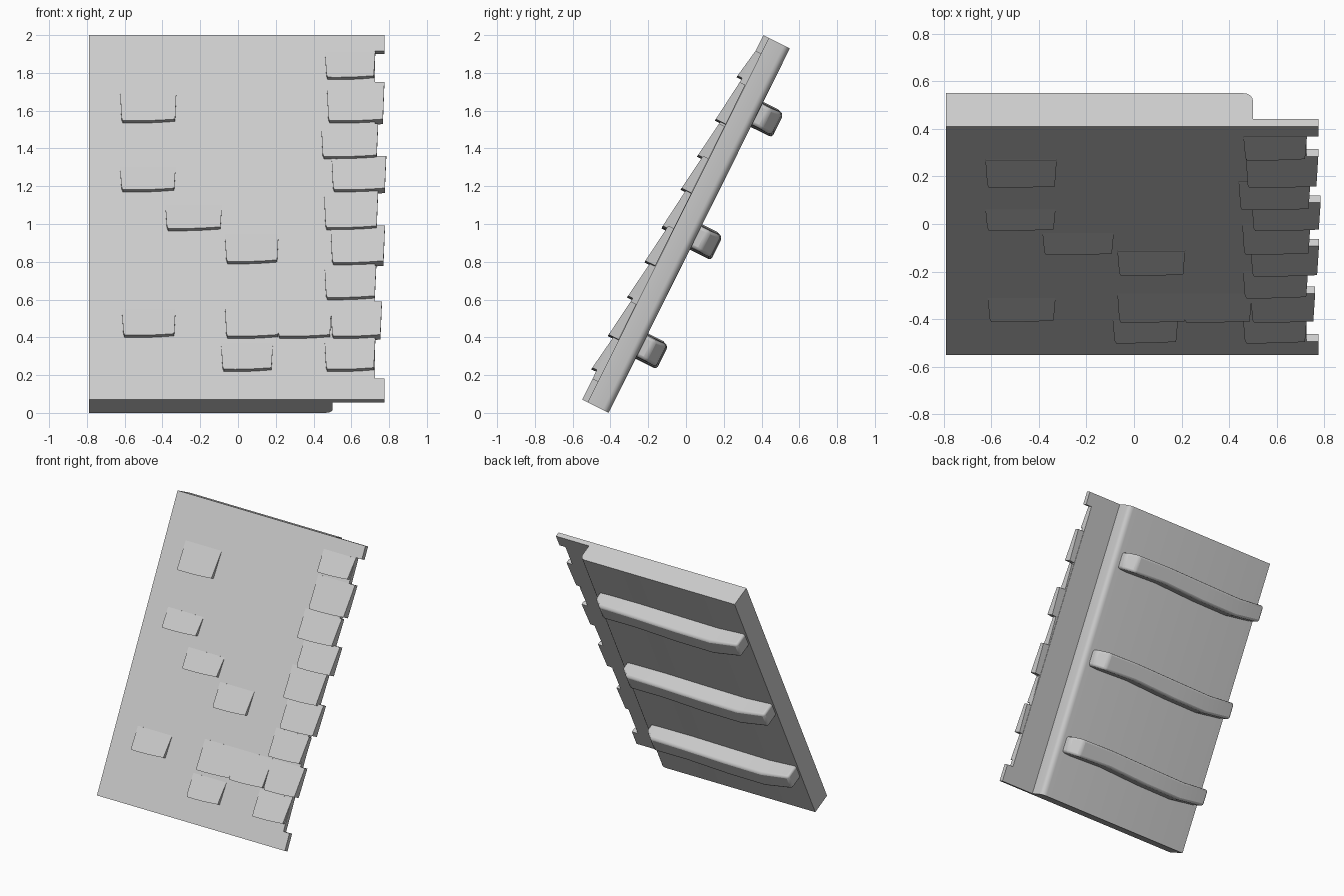
import bpy, bmesh, math
from mathutils import Matrix

cube = bpy.data.objects.get("Cube")
if cube:
    bpy.data.objects.remove(cube, do_unlink=True)

SLOPE = math.atan2(0.895, 0.445)
LENGTH, THICK, LIP = 2.155, 0.157, 0.035
# Panel space: x across, y up the slope, z out of the roof surface
PANEL = Matrix.Translation((0, -0.55, 0.07)) @ Matrix.Rotation(SLOPE, 4, 'X')

grey = bpy.data.materials.new("light_grey")
grey.use_nodes = True
grey.diffuse_color = (0.6, 0.6, 0.6, 1)
grey.node_tree.nodes["Principled BSDF"].inputs["Base Color"].default_value = (0.6, 0.6, 0.6, 1)


def loft(name, rings, smooth=False, bevel=0):
    """Skin a list of matching point rings and cap both ends."""
    bm = bmesh.new()
    loops = [[bm.verts.new(p) for p in ring] for ring in rings]
    n = len(loops[0])
    for a, b in zip(loops, loops[1:]):
        for i in range(n):
            j = (i + 1) % n
            bm.faces.new((a[i], a[j], b[j], b[i]))
    bm.faces.new(loops[0])
    bm.faces.new(loops[-1])
    bmesh.ops.recalc_face_normals(bm, faces=bm.faces)
    mesh = bpy.data.meshes.new(name)
    bm.to_mesh(mesh)
    bm.free()
    mesh.materials.append(grey)
    obj = bpy.data.objects.new(name, mesh)
    bpy.context.collection.objects.link(obj)
    obj.matrix_world = PANEL
    if bevel:
        mod = obj.modifiers.new("soft_edges", 'BEVEL')
        mod.width, mod.segments = bevel, 2
    if smooth:
        bpy.ops.object.select_all(action='DESELECT')
        obj.select_set(True)
        bpy.context.view_layer.objects.active = obj
        bpy.ops.object.shade_smooth_by_angle(angle=math.radians(40))
    return obj


def up_slope(z):
    return (z - 0.07) / 0.895


# Roof slab with a thin lip and a rounded rear corner
corner = [(0.46 + 0.04 * math.cos(a), -0.122 - 0.035 * math.sin(a))
          for a in (i * math.pi / 8 for i in range(5))]
profile = [(-0.79, 0), (0.725, 0), (0.725, -LIP), (0.5, -LIP)] + corner + [(-0.79, -THICK)]
loft("roof_slab", [[(x, v, d) for x, d in profile] for v in (0, LENGTH)], smooth=True)

# Full-width ends of the lip
for name, v0, v1 in (("lower_lip", 0, 0.125), ("upper_lip", 2.06, LENGTH)):
    loft(name, [[(0.72, v, 0), (0.775, v, 0), (0.775, v, -LIP), (0.72, v, -LIP)]
                for v in (v0, v1)])


# Wedge shingle: flush at the top, raised along a slightly bowed lower edge
def shingle(name, x0, x1, z0, z1, tilt=0.01, rise=0.028):
    v0, v1 = up_slope(z0), up_slope(z1)
    left, right = x0 + 0.015, x1 - 0.008
    edge = [(x0 + 0.008, v0 + 0.025)]
    for i in range(5):
        t = i / 4
        edge.append((left + (right - left) * t,
                     v0 + tilt * t - 0.004 * math.sin(math.pi * t) + 0.004))
    outline = edge + [(x1, v1), (x0, v1)]
    front = [(x, v, 0.001 + rise * (v1 - v) / (v1 - v0)) for x, v in outline]
    back = [(x, v, -LIP + 0.003) for x, v in outline]
    loft(name, [front, back])


edge_shingles = [
    (0.46, 0.727, 1.76, 1.91), (0.47, 0.775, 1.53, 1.75),
    (0.44, 0.742, 1.34, 1.53), (0.495, 0.785, 1.165, 1.36),
    (0.455, 0.742, 0.965, 1.18), (0.49, 0.778, 0.78, 0.99),
    (0.458, 0.732, 0.595, 0.78), (0.49, 0.762, 0.39, 0.59),
    (0.458, 0.727, 0.215, 0.39)]
for i, s in enumerate(edge_shingles):
    shingle(f"edge_shingle_{i + 1}", *s)

field_shingles = [
    (-0.625, -0.325, 1.53, 1.72), (-0.625, -0.33, 1.165, 1.3),
    (-0.385, -0.085, 0.96, 1.1), (-0.07, 0.215, 0.785, 0.95),
    (-0.615, -0.33, 0.395, 0.55), (-0.09, 0.185, 0.215, 0.37),
    (-0.07, 0.22, 0.39, 0.59), (0.205, 0.495, 0.39, 0.59)]
for i, s in enumerate(field_shingles):
    shingle(f"field_shingle_{i + 1}", *s)

# Worn support beams across the underside: x, depth, shift, half width
sections = [(0.44, 0.05, 0.0, 0.06), (0.37, 0.115, 0.0, 0.065), (0.1, 0.12, 0.006, 0.062),
            (-0.25, 0.125, -0.006, 0.066), (-0.55, 0.125, -0.01, 0.065),
            (-0.775, 0.105, 0.015, 0.06)]
for name, mid in (("lower_beam", 0.395), ("middle_beam", 1.04), ("upper_beam", 1.765)):
    rings = []
    for x, depth, shift, half in sections:
        c, base, out = mid + shift, -THICK + 0.02, -THICK - depth
        rings.append([(x, c - half, base), (x, c + half, base),
                      (x, c + half, out), (x, c - half, out)])
    loft(name, rings, smooth=True, bevel=0.016)
